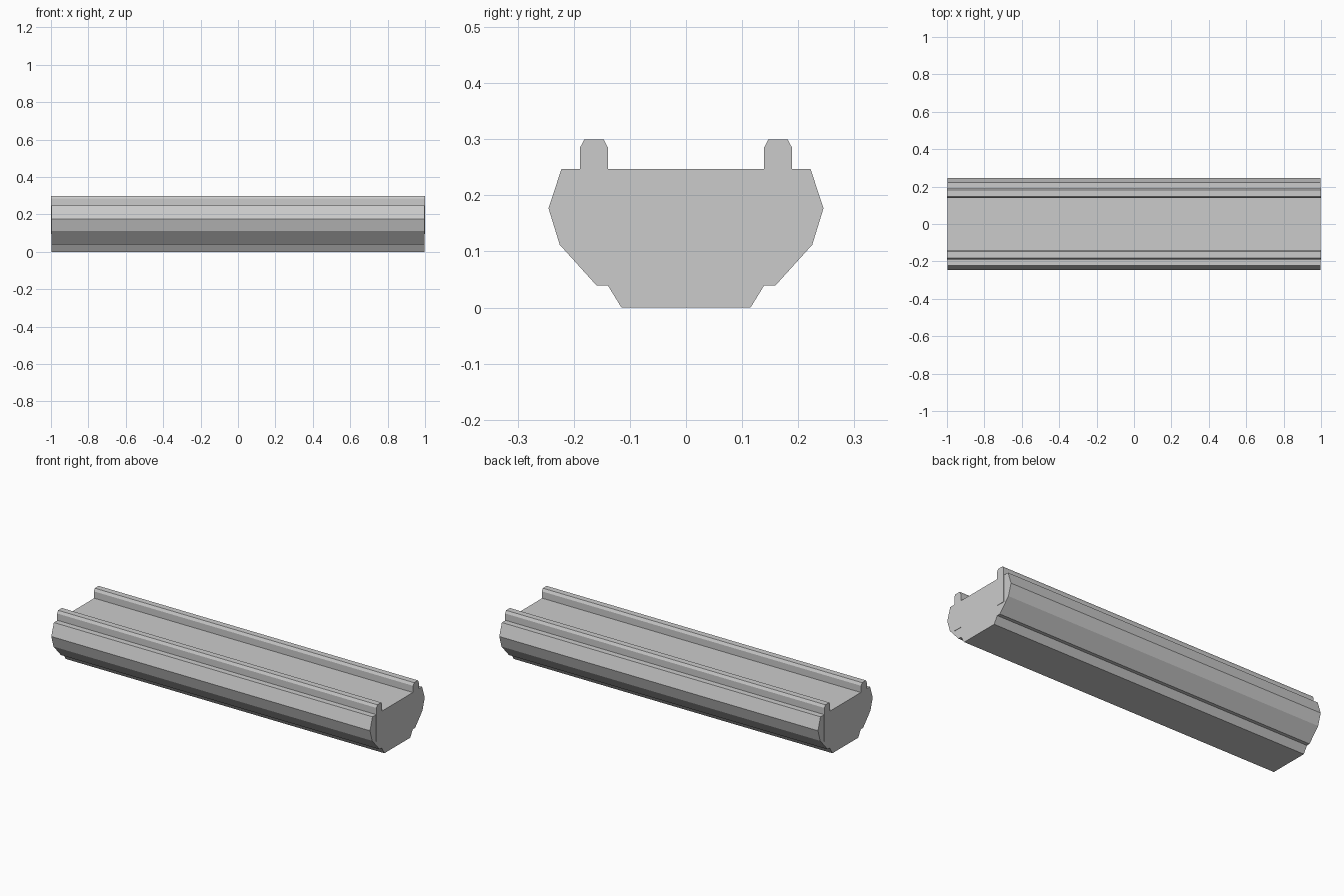
import bpy, bmesh

if "Cube" in bpy.data.objects:
    bpy.data.objects.remove(bpy.data.objects["Cube"])


def extrude_profile(name, profile, half_length):
    """Extrude a closed (y, z) profile along x, centred on x = 0."""
    bm = bmesh.new()
    face = bm.faces.new([bm.verts.new((-half_length, y, z)) for y, z in profile])
    ext = bmesh.ops.extrude_face_region(bm, geom=[face], use_keep_orig=True)
    moved = [g for g in ext["geom"] if isinstance(g, bmesh.types.BMVert)]
    bmesh.ops.translate(bm, verts=moved, vec=(2 * half_length, 0, 0))
    bmesh.ops.recalc_face_normals(bm, faces=bm.faces)
    mesh = bpy.data.meshes.new(name)
    bm.to_mesh(mesh)
    bm.free()
    obj = bpy.data.objects.new(name, mesh)
    bpy.context.collection.objects.link(obj)
    return obj


# Beam body: half profile from the base up, mirrored across y
half = [(0.115, 0.0), (0.139, 0.039), (0.159, 0.039),
        (0.225, 0.112), (0.245, 0.177), (0.222, 0.247)]
body_profile = half + [(-y, z) for y, z in reversed(half)]
extrude_profile("beam_body", body_profile, 0.998)

# Two chamfered rails set into the body, slightly longer than it
rail = [(0.139, 0.095), (0.189, 0.095), (0.189, 0.285),
        (0.181, 0.3), (0.147, 0.3), (0.139, 0.285)]
for name, side in (("front_rail", -1), ("back_rail", 1)):
    extrude_profile(name, [(side * y, z) for y, z in rail], 1.0)
